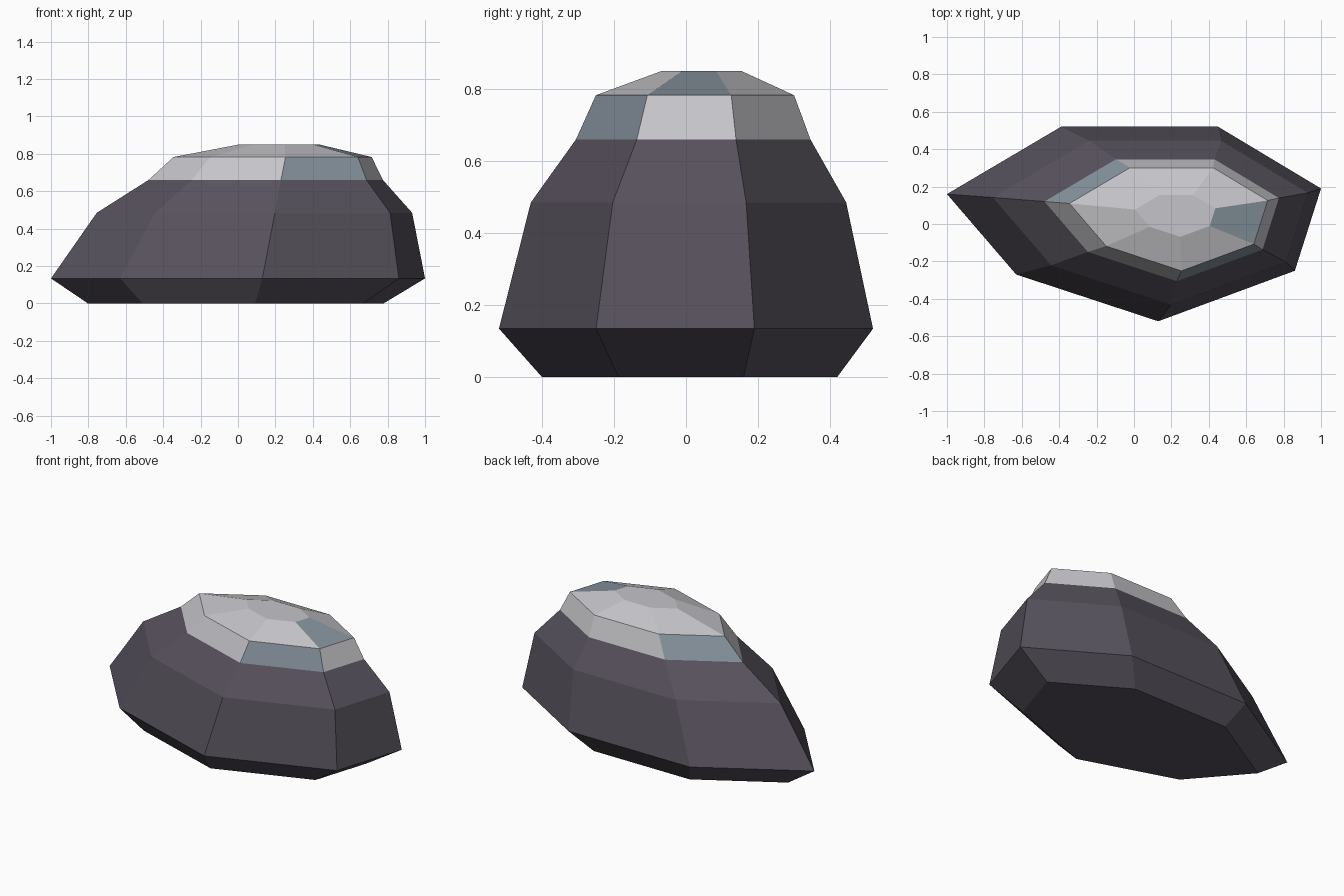
import bpy
import bmesh

cube = bpy.data.objects.get("Cube")
if cube:
    bpy.data.objects.remove(cube, do_unlink=True)


def make_material(name, rgb):
    mat = bpy.data.materials.new(name)
    mat.use_nodes = True
    color = (*rgb, 1.0)
    mat.diffuse_color = color
    mat.node_tree.nodes["Principled BSDF"].inputs["Base Color"].default_value = color
    return mat


STONE, SNOW, ICE = range(3)
materials = [
    make_material("dark_stone", (0.095, 0.083, 0.108)),
    make_material("pale_snow", (0.56, 0.56, 0.59)),
    make_material("blue_ice", (0.24, 0.29, 0.335)),
]

# Widest outline of the boulder, counter-clockwise from the left tip
outline = [(-1, 0.16), (-0.63, -0.27), (0.13, -0.52), (0.86, -0.25),
           (1, 0.19), (0.45, 0.52), (-0.39, 0.52)]

# Stacked layers: height, outline scale, shift in x, shift in y
layers = [
    (0.0, 0.79, -0.012, 0.01),
    (0.134, 1.0, 0.0, 0.0),
    (0.485, 0.843, 0.088, 0.007),
    (0.66, 0.627, 0.148, 0.02),
    (0.783, 0.53, 0.185, 0.025),
    (0.85, 0.215, 0.22, 0.043),
]
SNOW_START = 3

# Icy facets in the snow cap: (layer, side)
ice_facets = {(3, 2), (3, 6), (4, 3)}

bm = bmesh.new()
rings = [[bm.verts.new((x * s + dx, y * s + dy, z)) for x, y in outline]
         for z, s, dx, dy in layers]

# Side facets
count = len(outline)
for level in range(len(rings) - 1):
    low, high = rings[level], rings[level + 1]
    for side in range(count):
        nxt = (side + 1) % count
        face = bm.faces.new((low[side], low[nxt], high[nxt], high[side]))
        if (level, side) in ice_facets:
            face.material_index = ICE
        elif level >= SNOW_START:
            face.material_index = SNOW

# Flat underside and flat top
bm.faces.new(reversed(rings[0])).material_index = STONE
bm.faces.new(rings[-1]).material_index = SNOW

mesh = bpy.data.meshes.new("boulder")
bm.to_mesh(mesh)
bm.free()
for mat in materials:
    mesh.materials.append(mat)
boulder = bpy.data.objects.new("boulder", mesh)
bpy.context.collection.objects.link(boulder)
